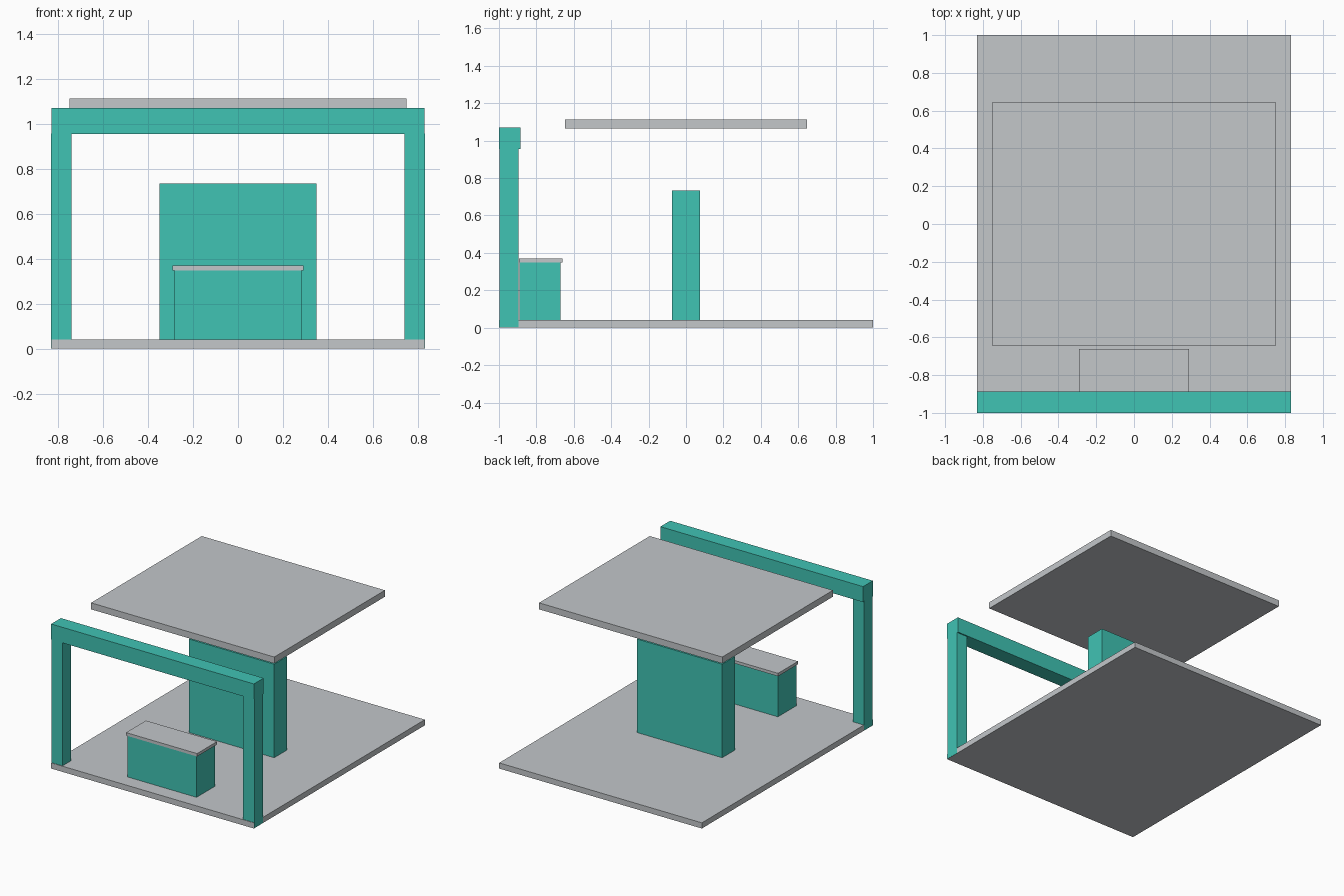
import bpy
import bmesh

if "Cube" in bpy.data.objects:
    bpy.data.objects.remove(bpy.data.objects["Cube"])


def material(name, rgb):
    m = bpy.data.materials.new(name)
    m.diffuse_color = (*rgb, 1.0)
    m.use_nodes = True
    m.node_tree.nodes["Principled BSDF"].inputs["Base Color"].default_value = m.diffuse_color
    return m


teal = material("teal", (0.051, 0.546, 0.456))
grey = material("light grey", (0.546, 0.571, 0.591))


def box(name, x, y, z, mat):
    """Axis-aligned box from (min, max) ranges."""
    bm = bmesh.new()
    bmesh.ops.create_cube(bm, size=1.0)
    for v in bm.verts:
        v.co = [r[0] if c < 0 else r[1] for c, r in zip(v.co, (x, y, z))]
    me = bpy.data.meshes.new(name)
    bm.to_mesh(me)
    bm.free()
    me.materials.append(mat)
    ob = bpy.data.objects.new(name, me)
    bpy.context.collection.objects.link(ob)
    return ob


# Floor slab and floating canopy
box("floor_slab", (-0.83, 0.83), (-1.0, 1.0), (0.0, 0.042), grey)
box("canopy", (-0.75, 0.75), (-0.647, 0.647), (1.065, 1.113), grey)

# Central wall
box("central_wall", (-0.349, 0.349), (-0.075, 0.075), (0.001, 0.734), teal)

# Counter with overhanging top
box("counter", (-0.283, 0.283), (-0.889, -0.671), (0.001, 0.35), teal)
box("counter_top", (-0.291, 0.291), (-0.894, -0.661), (0.348, 0.37), grey)

# Front gateway: two posts and a beam
for side, x in (("left", (-0.8305, -0.74)), ("right", (0.74, 0.8305))):
    box(side + "_post", x, (-0.996, -0.895), (0.001, 0.957), teal)
box("gateway_beam", (-0.83, 0.83), (-1.0, -0.886), (0.955, 1.07), teal)
